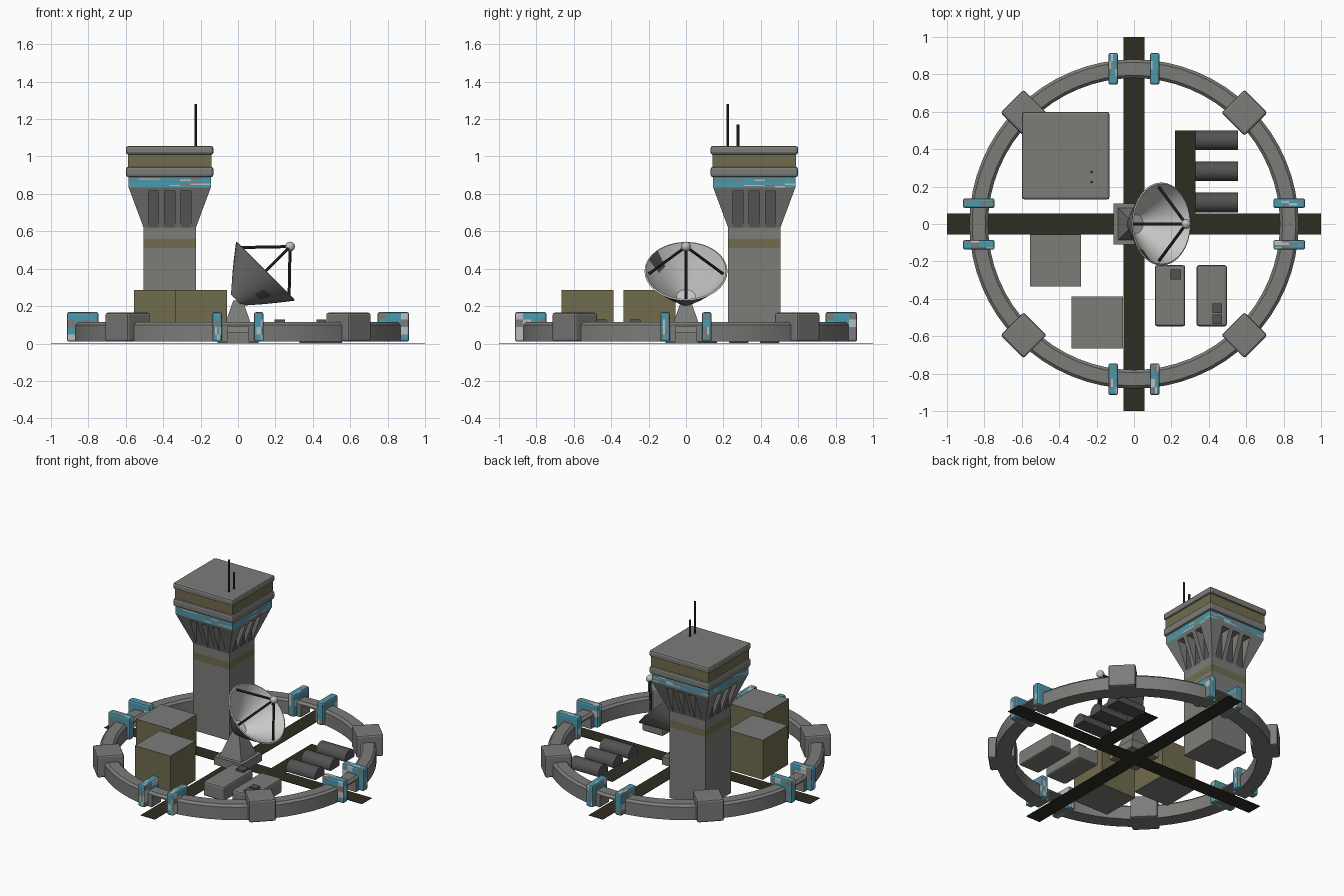
import bpy, bmesh, math, random
from mathutils import Vector, Matrix

random.seed(4)
old = bpy.data.objects.get("Cube")
if old:
    bpy.data.objects.remove(old, do_unlink=True)


def material(name, r, g, b):
    m = bpy.data.materials.new(name)
    m.use_nodes = True
    m.diffuse_color = (r, g, b, 1)
    bsdf = next(n for n in m.node_tree.nodes if n.type == 'BSDF_PRINCIPLED')
    bsdf.inputs["Base Color"].default_value = (r, g, b, 1)
    return m


GREY = material("concrete grey", 0.2, 0.2, 0.19)
DARK = material("dark grey", 0.085, 0.085, 0.085)
OLIVE = material("olive", 0.16, 0.15, 0.075)
ROAD = material("road", 0.027, 0.027, 0.016)
BLUE = material("faded blue", 0.07, 0.32, 0.43)
PALE = material("pale grey", 0.5, 0.52, 0.52)
WHITE = material("dish white", 0.58, 0.58, 0.57)
BLACK = material("antenna black", 0.03, 0.03, 0.03)


def finish(name, bm, mats, bevel=0, smooth=False):
    bmesh.ops.recalc_face_normals(bm, faces=bm.faces)
    me = bpy.data.meshes.new(name)
    bm.to_mesh(me)
    bm.free()
    ob = bpy.data.objects.new(name, me)
    bpy.context.collection.objects.link(ob)
    for m in mats:
        me.materials.append(m)
    if bevel:
        mod = ob.modifiers.new("bevel", 'BEVEL')
        mod.width, mod.segments, mod.limit_method = bevel, 2, 'ANGLE'
    if smooth:
        activate(ob)
        bpy.ops.object.shade_smooth_by_angle(angle=math.radians(30))
    return ob


def activate(ob):
    bpy.ops.object.select_all(action='DESELECT')
    ob.select_set(True)
    bpy.context.view_layer.objects.active = ob


def box(name, x, y, z, mats, bevel=0, top=1.0, turn=0, patches=0):
    """Box over the (low, high) ranges; top scales its upper face, patches mottles it."""
    bm = bmesh.new()
    bmesh.ops.create_cube(bm, size=1)
    size = Vector((x[1] - x[0], y[1] - y[0], z[1] - z[0]))
    for v in bm.verts:
        k = top if v.co.z > 0 else 1
        v.co = Vector((v.co.x * size.x * k, v.co.y * size.y * k, v.co.z * size.z))
    if patches:
        bmesh.ops.subdivide_edges(bm, edges=bm.edges, cuts=patches, use_grid_fill=True)
        for f in bm.faces:
            f.material_index = random.choices((0, 1, 2), (6, 2, 1))[0]
    elif len(mats) > 1:
        for f in bm.faces:
            f.material_index = int(abs(f.normal.z) > 0.5)
    ob = finish(name, bm, mats, bevel)
    ob.location = (sum(x) / 2, sum(y) / 2, sum(z) / 2)
    ob.rotation_euler.z = turn
    return ob


def square(name, c, half, z, mats, **kw):
    return box(name, (c[0] - half, c[0] + half), (c[1] - half, c[1] + half), z, mats, **kw)


def cut(ob, cutter):
    cutter.hide_render = True
    mod = ob.modifiers.new("cut", 'BOOLEAN')
    mod.object, mod.operation, mod.solver = cutter, 'DIFFERENCE', 'EXACT'
    activate(ob)
    bpy.ops.object.modifier_apply(modifier=mod.name)
    bpy.data.objects.remove(cutter, do_unlink=True)


def lathe(profile, steps, closed=False):
    bm = bmesh.new()
    vs = [bm.verts.new((r, 0, z)) for r, z in profile]
    es = [bm.edges.new(p) for p in zip(vs, vs[1:])]
    if closed:
        es.append(bm.edges.new((vs[-1], vs[0])))
    bmesh.ops.spin(bm, geom=vs + es, axis=(0, 0, 1), cent=(0, 0, 0), angle=math.tau, steps=steps)
    bmesh.ops.remove_doubles(bm, verts=bm.verts, dist=0.0005)
    return bm


def rod(name, a, b, r, mat):
    a, b = Vector(a), Vector(b)
    bm = bmesh.new()
    bmesh.ops.create_cone(bm, cap_ends=True, segments=8, radius1=r, radius2=r, depth=(b - a).length)
    ob = finish(name, bm, [mat], smooth=True)
    ob.location = (a + b) / 2
    ob.rotation_mode = 'QUATERNION'
    ob.rotation_quaternion = (b - a).to_track_quat('Z', 'Y')


# Crossing roads and hangar apron
box("road_side_to_side", (-1, 1), (-0.055, 0.055), (0, 0.003), [ROAD])
box("road_front_to_back", (-0.055, 0.055), (-1, 1), (0, 0.003), [ROAD])
box("hangar_apron", (0.22, 0.33), (0.055, 0.5), (0, 0.003), [ROAD])

# Ring wall with a tunnel at each road
bm = lathe([(0.78, 0.01), (0.88, 0.01), (0.88, 0.1), (0.865, 0.115), (0.795, 0.115), (0.78, 0.1)], 64, True)
wall = finish("ring_wall", bm, [GREY])
cut(wall, box("tunnel_cutter", (-1.1, 1.1), (-0.055, 0.055), (-0.05, 0.09), [GREY]))
cut(wall, box("tunnel_cutter", (-0.055, 0.055), (-1.1, 1.1), (-0.05, 0.09), [GREY]))
activate(wall)
bpy.ops.object.shade_smooth_by_angle(angle=math.radians(20))

# Bastions on the diagonals, paired gate posts at the roads
for sx in (-1, 1):
    for sy in (-1, 1):
        square("bastion", (0.59 * sx, 0.595 * sy), 0.087, (0.01, 0.165), [GREY], bevel=0.012, turn=math.pi / 4)
        for across in (True, False):
            r = sorted((0.745 * sx, 0.915 * sx))
            t = sorted((0.085 * sy, 0.137 * sy))
            x, y = (r, t) if across else (t, r)
            box("gate_post", x, y, (0.01, 0.168), [BLUE, GREY, PALE], bevel=0.012, patches=3)

# Control tower
T = (-0.365, 0.365)
for name, half, z, mat, bev in (
        ("tower_shaft", 0.14, (0.01, 0.51), GREY, 0),
        ("tower_stripe", 0.14, (0.51, 0.56), OLIVE, 0),
        ("tower_neck", 0.14, (0.56, 0.62), GREY, 0),
        ("tower_core", 0.14, (0.62, 0.83), DARK, 0),
        ("tower_ledge", 0.234, (0.89, 0.945), GREY, 0.013),
        ("tower_windows", 0.223, (0.945, 1.01), OLIVE, 0),
        ("tower_roof", 0.234, (1.01, 1.056), GREY, 0.013)):
    square(name, T, half, z, [mat], bevel=bev)
flare = square("tower_flare", T, 0.14, (0.62, 0.835), [GREY], top=0.22 / 0.14)
for k in (-1, 0, 1):
    o = 0.086 * k
    for half_x, half_y, dx, dy in ((0.027, 0.4, o, 0), (0.4, 0.027, 0, o)):
        cx, cy = T[0] + dx, T[1] + dy
        cut(flare, box("slot_cutter", (cx - half_x, cx + half_x), (cy - half_y, cy + half_y), (0.55, 0.815), [GREY]))
square("tower_painted_band", T, 0.22, (0.835, 0.89), [BLUE, GREY, PALE], patches=7)
rod("tall_antenna", (-0.226, 0.224, 1.05), (-0.226, 0.224, 1.28), 0.007, BLACK)
rod("short_antenna", (-0.226, 0.278, 1.05), (-0.226, 0.278, 1.17), 0.007, BLACK)

# Storage blocks with olive sides
box("storage_block", (-0.557, -0.283), (-0.333, -0.057), (0.01, 0.287), [OLIVE, GREY])
box("storage_block", (-0.335, -0.06), (-0.665, -0.387), (0.01, 0.287), [OLIVE, GREY])

# Low bunkers with roof hatches
for x in (0.112, 0.335):
    box("bunker", (x, x + 0.162), (-0.547, -0.22), (0.01, 0.112), [GREY], bevel=0.012)
for x, y in ((0.222, -0.27), (0.445, -0.45), (0.445, -0.51)):
    square("roof_hatch", (x, y), 0.028 if y > -0.3 else 0.025, (0.1, 0.128), [DARK])

# Half-round hangars
for y in (0.115, 0.282, 0.448):
    bm = bmesh.new()
    place = Matrix.Translation((0.442, y, 0.02)) @ Matrix.Rotation(math.pi / 2, 4, 'Y')
    bmesh.ops.create_cone(bm, cap_ends=True, segments=24, radius1=0.053, radius2=0.053, depth=0.226, matrix=place)
    cutline = bmesh.ops.bisect_plane(bm, geom=bm.verts[:] + bm.edges[:] + bm.faces[:],
                                     plane_co=(0, 0, 0.004), plane_no=(0, 0, 1), clear_inner=True)
    bmesh.ops.holes_fill(bm, edges=[e for e in bm.edges if e.is_boundary])
    finish("hangar", bm, [DARK], smooth=True)

# Dish pedestal
square("dish_base", (0, 0), 0.11, (0.004, 0.06), [GREY])
square("dish_pedestal", (0, 0), 0.085, (0.06, 0.23), [GREY], top=0.3)

# Dish, tilted toward the model's left
frame = Matrix.Translation((-0.008, 0, 0.232)) @ Matrix.Rotation(math.pi / 4, 4, 'Y')
bm = lathe([(0, 0), (0.042, 0), (0.12, 0.09), (0.165, 0.145), (0.222, 0.218),
            (0.214, 0.222), (0.18, 0.175), (0.155, 0.145), (0.05, 0.03), (0, 0.03)], 32)
bmesh.ops.recalc_face_normals(bm, faces=bm.faces)
for f in bm.faces:
    c = f.calc_center_median()
    angle = math.degrees(math.atan2(c.y, c.x))
    inside = f.normal.z > 0.1
    f.material_index = int(inside)
    # Worn grey patches on the inner face
    if inside and 0.16 < c.xy.length < 0.2 and -130 < angle < -110:
        f.material_index = 2
    if not inside and 0.12 < c.xy.length < 0.16 and -65 < angle < -45:
        f.material_index = 2
dish = finish("dish", bm, [GREY, WHITE, DARK], smooth=True)
dish.matrix_world = frame

# Feed horn on four struts
tip = Vector((0, 0, 0.405))
for k in range(4):
    foot = Matrix.Rotation(k * math.pi / 2, 3, 'Z') @ Vector((0.197, 0, 0.2))
    rod("feed_strut", frame @ foot, frame @ tip, 0.008, BLACK)
bm = bmesh.new()
bmesh.ops.create_uvsphere(bm, u_segments=16, v_segments=10, radius=0.026)
finish("feed_horn", bm, [PALE], smooth=True).location = frame @ tip
